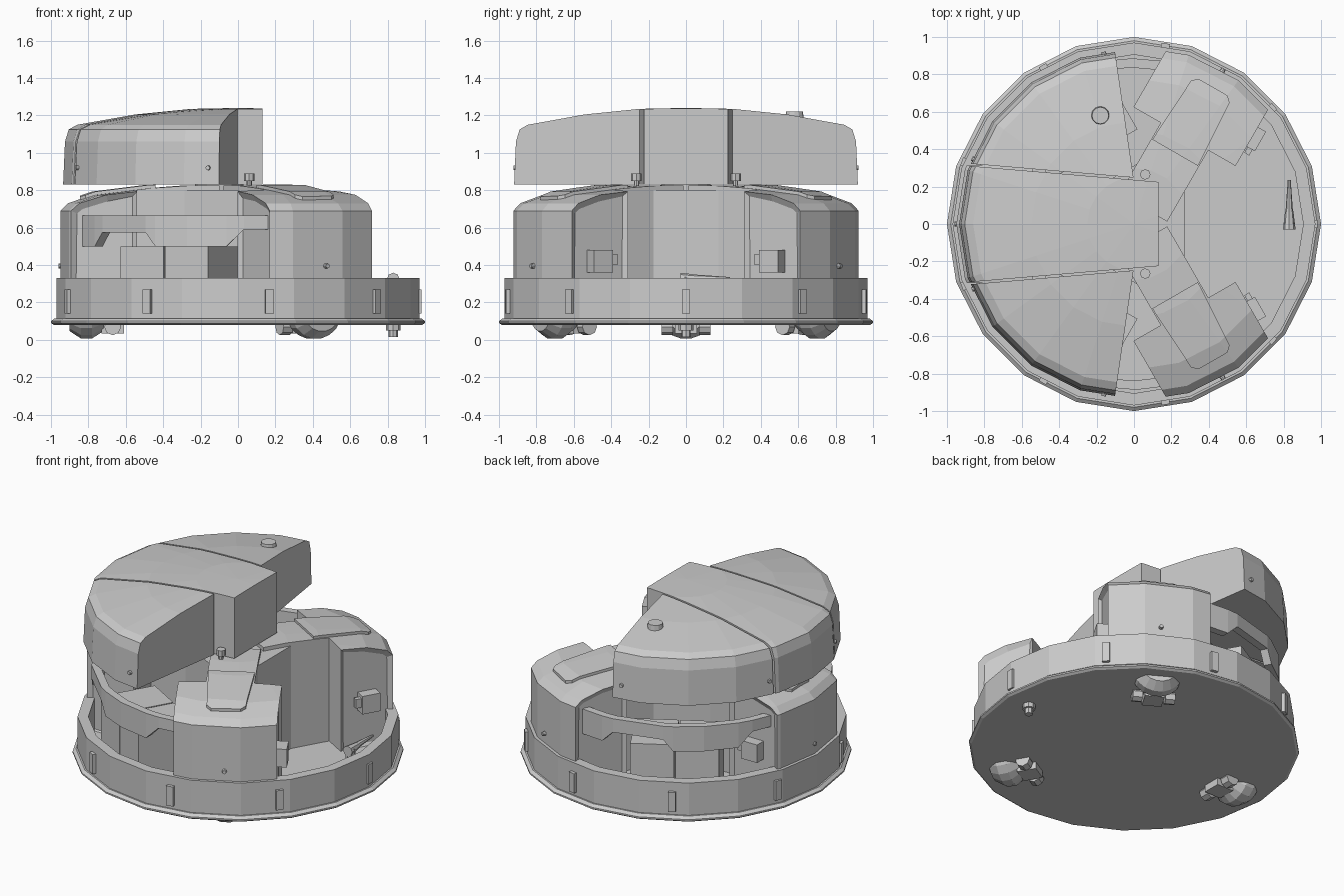
import bpy, bmesh
from math import cos, sin, radians, pi
from mathutils import Matrix, Vector

if "Cube" in bpy.data.objects:
    bpy.data.objects.remove(bpy.data.objects["Cube"])

SIDES = 20


def finish(bm, name):
    bmesh.ops.recalc_face_normals(bm, faces=bm.faces[:])
    me = bpy.data.meshes.new(name)
    bm.to_mesh(me)
    bm.free()
    ob = bpy.data.objects.new(name, me)
    bpy.context.collection.objects.link(ob)
    return ob


def lathe(profile, closed=False):
    bm = bmesh.new()
    vs = [bm.verts.new((r, 0, z)) for r, z in profile]
    es = [bm.edges.new(p) for p in zip(vs, vs[1:])]
    if closed:
        es.append(bm.edges.new((vs[-1], vs[0])))
    bmesh.ops.spin(bm, geom=vs + es, cent=(0, 0, 0), axis=(0, 0, 1),
                   angle=2 * pi, steps=SIDES)
    bmesh.ops.remove_doubles(bm, verts=bm.verts[:], dist=1e-4)
    bmesh.ops.recalc_face_normals(bm, faces=bm.faces[:])
    return bm


def cut(bm, co, no):
    """Remove what lies beyond the plane and cap the opening."""
    res = bmesh.ops.bisect_plane(bm, geom=bm.verts[:] + bm.edges[:] + bm.faces[:],
                                 dist=1e-5, plane_co=co, plane_no=no, clear_outer=True)
    edges = [e for e in res["geom_cut"] if isinstance(e, bmesh.types.BMEdge)]
    if edges:
        bmesh.ops.edgeloop_fill(bm, edges=edges)
    bmesh.ops.recalc_face_normals(bm, faces=bm.faces[:])


def frame(deg, r=0, p=0, z=0):
    return Matrix.Rotation(radians(deg), 4, 'Z') @ Matrix.Translation((r, p, z))


def slice_local(bm, deg, planes):
    """planes: (r, p, normal_r, normal_p) in the radial frame at the angle."""
    m = Matrix.Rotation(radians(deg), 3, 'Z')
    for r, p, nr, np_ in planes:
        cut(bm, m @ Vector((r, p, 0)), m @ Vector((nr, np_, 0)))


def box(name, mat, size):
    bm = bmesh.new()
    bmesh.ops.create_cube(bm, size=1, matrix=mat @ Matrix.Diagonal((*size, 1)))
    return finish(bm, name)


def cyl(name, mat, r1, r2, depth, seg=10):
    bm = bmesh.new()
    bmesh.ops.create_cone(bm, cap_ends=True, segments=seg, radius1=r1, radius2=r2,
                          depth=depth, matrix=mat)
    return finish(bm, name)


AXIS_R = Matrix.Rotation(pi / 2, 4, 'Y')
AXIS_P = Matrix.Rotation(-pi / 2, 4, 'X')

# Base plate, wall and the nine tabs
finish(lathe([(0, .08), (.985, .08), (1, .09), (1, .1), (.98, .115), (0, .115)]), "base_plate")
finish(lathe([(.97, .11), (.97, .33), (.905, .33), (.905, .11)], True), "base_wall")
for i in range(9):
    box(f"wall_tab_{i}", frame(i * 40, .965, 0, .205), (.03, .045, .13))

# Central hub, triangular
bm = bmesh.new()
bmesh.ops.create_cone(bm, cap_ends=True, segments=3, radius1=.54, radius2=.54, depth=.69,
                      matrix=Matrix.Translation((0, 0, .455)))
far = max(bm.verts, key=lambda v: abs(v.co.x))
if far.co.x > .3 or abs(far.co.x) < .53:
    a0 = max(bm.verts, key=lambda v: v.co.y).co
    turn = (pi / 2 if abs(a0.x) < .01 else pi)
    bmesh.ops.rotate(bm, verts=bm.verts[:], cent=(0, 0, 0), matrix=Matrix.Rotation(turn, 3, 'Z'))
finish(bm, "hub")

# Three pods with necks, hatches, wheels and fittings
pod_profile = [(0, .1), (.95, .1), (.95, .69), (.91, .73), (.78, .775), (.5, .81), (.3, .825), (0, .825)]
for deg, side in ((60, -1), (-60, 1), (180, -1)):
    tag = {60: "back", -60: "front", 180: "left"}[deg]
    perp = Matrix.Rotation(radians(deg), 3, 'Z') @ Vector((0, 1, 0))
    bm = lathe(pod_profile)
    slice_local(bm, deg, [(0, .315, 0, 1), (0, -.315, 0, -1), (.54, 0, -1, 0),
                          (.54, .25, -.5, .8), (.54, -.25, -.5, -.8)][:3])
    for s in (1, -1):
        face = [f for f in bm.faces if f.normal.dot(perp) * s > .99]
        bmesh.ops.inset_region(bm, faces=face, thickness=.035, depth=-.02)
    finish(bm, f"{tag}_pod")

    bm = lathe(pod_profile)
    slice_local(bm, deg, [(0, .147, 0, 1), (0, -.147, 0, -1), (.1, 0, -1, 0), (.56, 0, 1, 0)])
    finish(bm, f"{tag}_neck")

    bm = lathe([(0, .7), (.9, .7), (.9, .752), (.78, .793), (.5, .828), (0, .842)])
    slice_local(bm, deg, [(0, .14, 0, 1), (0, -.14, 0, -1), (.44, 0, -1, 0), (.845, 0, 1, 0),
                          (.845, .09, 1, 1), (.845, -.09, 1, -1),
                          (.44, .14, .03, 1), (.83, .118, .06, 1), (.83, -.118, .06, -1)])
    finish(bm, f"{tag}_hatch")

    box(f"{tag}_side_latch", frame(deg, .72, side * .325, .42), (.12, .08, .12))
    box(f"{tag}_latch_tip", frame(deg, .645, side * .335, .43), (.04, .03, .06))
    cyl(f"{tag}_pod_bolt", frame(deg, .945, 0, .395) @ AXIS_R, .016, .012, .03, 8)

    # Wheel below the plate, barrel shaped, with bracket
    cyl(f"{tag}_wheel", frame(deg, .81, 0, .165) @ AXIS_R, .16, .16, .06, 18)
    cyl(f"{tag}_wheel_outer", frame(deg, .87, 0, .165) @ AXIS_R, .16, .12, .06, 18)
    cyl(f"{tag}_wheel_inner", frame(deg, .75, 0, .165) @ AXIS_R, .12, .16, .06, 18)
    box(f"{tag}_wheel_bracket", frame(deg, .67, 0, .065), (.12, .12, .06))
    for s in (1, -1):
        cyl(f"{tag}_roller_{'a' if s > 0 else 'b'}", frame(deg, .67, s * .1, .07) @ AXIS_P,
            .045, .045, .06, 8)

# Notched bands and equipment boxes in the two open bays
band = [(-160, .5), (-150, .5), (-145, .575), (-124, .575), (-120, .5), (-108, .5),
        (-94, .5), (-88, .59), (-78, .59)]
for tag, turn in (("front", 0), ("back", 240)):
    bm = bmesh.new()
    rings = []
    for a, zb in band:
        t = radians(a + turn)
        rings.append([bm.verts.new((r * cos(t), r * sin(t), z))
                      for r, z in ((.885, zb), (.885, .665), (.835, .665), (.835, zb))])
    for p, q in zip(rings, rings[1:]):
        for i in range(4):
            bm.faces.new((p[i], p[i - 1], q[i - 1], q[i]))
    bm.faces.new(rings[0])
    bm.faces.new(rings[-1])
    finish(bm, f"{tag}_bay_band")
    for s in (1, -1):
        box(f"{tag}_bay_box_{'a' if s > 0 else 'b'}",
            frame(-120 + turn, .61, s * .137, .305), (.36, .265, .39))

# Raised lid: two wings and a tapered centre section
lid_profile = [(0, .83), (.935, .83), (.925, 1.06), (.905, 1.125), (.86, 1.15),
               (.55, 1.205), (.25, 1.235), (0, 1.24)]
taper = Vector((.09, 1.06, 0)).normalized()
bm = lathe(lid_profile)
cut(bm, (.13, 0, 0), (1, 0, 0))
for s in (1, -1):
    cut(bm, (.13, s * .225, 0), (taper.x, s * taper.y, 0))
finish(bm, "lid_centre")
for s, tag in ((1, "back"), (-1, "front")):
    bm = lathe(lid_profile)
    cut(bm, (.13, s * .237, 0), (-taper.x, -s * taper.y, 0))
    cut(bm, (0, s * .23, 0), (.68, s * .1, 0))
    finish(bm, f"lid_{tag}_wing")
    for i, a in enumerate((100, 158)):
        cyl(f"lid_{tag}_bolt_{i}", frame(s * a, .915, 0, .92) @ AXIS_R, .016, .012, .04, 8)
    # Locating studs on the necks
    cyl(f"{tag}_stud", Matrix.Translation((.06, s * .265, .84)), .014, .014, .06, 8)
    cyl(f"{tag}_stud_head", Matrix.Translation((.06, s * .265, .87)), .028, .028, .04, 8)
# Inner support joining lid to hub
cyl("lid_post", Matrix.Translation((-.1, 0, .81)), .13, .13, .06, 12)
cyl("lid_knob", Matrix.Translation((-.18, .58, 1.2)), .05, .045, .04, 12)

# Lever near the right rim and the pin beneath it
cyl("lever_post", Matrix.Translation((.83, 0, .22)), .03, .03, .23, 8)
cyl("lever_grip", Matrix.Translation((.83, .02, .325)) @ AXIS_P, .034, .022, .1, 8)
cyl("lever_arm", Matrix.Translation((.83, .15, .328)) @ AXIS_P, .02, .008, .17, 8)
cyl("pin_collar", Matrix.Translation((.83, 0, .065)), .04, .04, .03, 8)
cyl("pin", Matrix.Translation((.83, 0, .045)), .025, .025, .06, 8)
